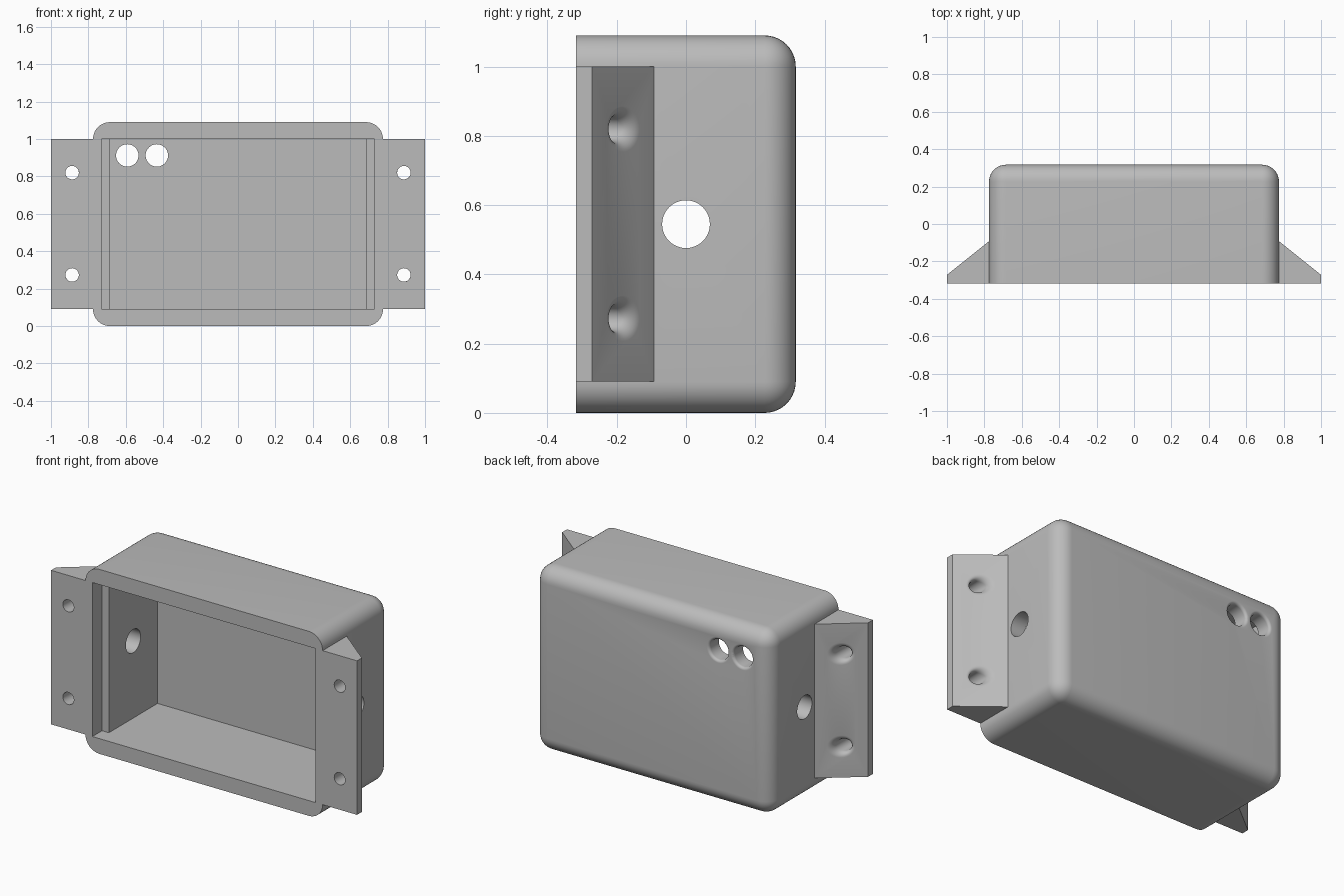
import bpy
import bmesh
from math import radians, hypot, pi
from mathutils import Matrix, Vector

cube = bpy.data.objects.get("Cube")
if cube:
    bpy.data.objects.remove(cube, do_unlink=True)

grey = bpy.data.materials.new("light grey")
grey.use_nodes = True
grey.diffuse_color = (0.5, 0.5, 0.5, 1)
grey.node_tree.nodes["Principled BSDF"].inputs["Base Color"].default_value = (0.5, 0.5, 0.5, 1)

FRONT, BACK = -0.317, 0.317
HEIGHT, WALL = 1.09, 0.09
MID = HEIGHT / 2
SCREWS = [(side * 0.887, z) for side in (-1, 1) for z in (0.273, 0.82)]
PORTS = [(-0.592, 0.912), (-0.434, 0.912)]


def make(name, bm):
    bmesh.ops.recalc_face_normals(bm, faces=bm.faces)
    mesh = bpy.data.meshes.new(name)
    bm.to_mesh(mesh)
    bm.free()
    obj = bpy.data.objects.new(name, mesh)
    obj.data.materials.append(grey)
    bpy.context.collection.objects.link(obj)
    return obj


def box(name, half_x, y0, y1, z0, z1, fillet=0):
    bm = bmesh.new()
    size = Matrix.Diagonal((half_x * 2, y1 - y0, z1 - z0, 1))
    place = Matrix.Translation((0, (y0 + y1) / 2, (z0 + z1) / 2))
    bmesh.ops.create_cube(bm, size=1, matrix=place @ size)
    if fillet:
        # Round everything except the open front rim
        edges = [e for e in bm.edges if any(v.co.y > 0 for v in e.verts)]
        bmesh.ops.bevel(bm, geom=edges, offset=fillet, segments=10,
                        profile=0.5, affect='EDGES')
    return make(name, bm)


def rod(name, radius, length, centre, axis):
    bm = bmesh.new()
    turn = Matrix.Rotation(pi / 2, 4, axis)
    bmesh.ops.create_cone(bm, cap_ends=True, segments=40, radius1=radius,
                          radius2=radius, depth=length,
                          matrix=Matrix.Translation(centre) @ turn)
    return make(name, bm)


def flange(name, side):
    # Wedge profile in plan, extruded upwards
    plan = [(0.75, FRONT), (1, FRONT), (1, -0.272), (0.775, -0.092), (0.75, -0.092)]
    bm = bmesh.new()
    face = bm.faces.new([bm.verts.new((side * x, y, WALL)) for x, y in plan])
    top = bmesh.ops.extrude_face_region(bm, geom=[face])["geom"]
    bmesh.ops.translate(bm, vec=Vector((0, 0, HEIGHT - 2 * WALL)),
                        verts=[v for v in top if isinstance(v, bmesh.types.BMVert)])
    return make(name, bm)


def combine(target, tool, operation):
    mod = target.modifiers.new(tool.name, 'BOOLEAN')
    mod.operation, mod.solver, mod.object = operation, 'EXACT', tool
    bpy.context.view_layer.objects.active = target
    bpy.ops.object.modifier_apply(modifier=mod.name)
    bpy.data.objects.remove(tool, do_unlink=True)


def round_rims(obj, centres, reach, min_y, offset):
    # Ease the rear mouth of each hole
    bm = bmesh.new()
    bm.from_mesh(obj.data)

    def on_rim(v):
        return v.co.y > min_y and any(
            abs(hypot(v.co.x - x, v.co.z - z) - reach) < 0.003 for x, z in centres)

    rim = [e for e in bm.edges if all(on_rim(v) for v in e.verts)]
    bmesh.ops.bevel(bm, geom=rim, offset=offset, segments=6, profile=0.5,
                    affect='EDGES', clamp_overlap=False)
    bm.to_mesh(obj.data)
    bm.free()


# Enclosure shell with mounting flanges
case = box("enclosure", 0.775, FRONT, BACK, 0, HEIGHT, WALL)
for label, side in (("right", -1), ("left", 1)):
    combine(case, flange(label + "_flange", side), 'UNION')

# Main cavity and the shallow lid recess
combine(case, box("cavity", 0.685, FRONT - 0.1, BACK - WALL, WALL, HEIGHT - WALL), 'DIFFERENCE')
combine(case, box("lid_recess", 0.73, FRONT - 0.1, FRONT + WALL, WALL, HEIGHT - WALL), 'DIFFERENCE')

# Cable hole through both sides, screw holes, rear ports
combine(case, rod("cable_hole", 0.069, 1.8, (0, 0, MID), 'Y'), 'DIFFERENCE')
for x, z in SCREWS:
    combine(case, rod("screw_hole", 0.036, 1, (x, FRONT, z), 'X'), 'DIFFERENCE')
for x, z in PORTS:
    combine(case, rod("port_hole", 0.06, 0.3, (x, BACK, z), 'X'), 'DIFFERENCE')

round_rims(case, SCREWS, 0.036, -0.3, 0.03)
round_rims(case, PORTS, 0.06, BACK - 0.01, 0.016)

bpy.ops.object.select_all(action='DESELECT')
case.select_set(True)
bpy.context.view_layer.objects.active = case
bpy.ops.object.shade_smooth_by_angle(angle=radians(30))
